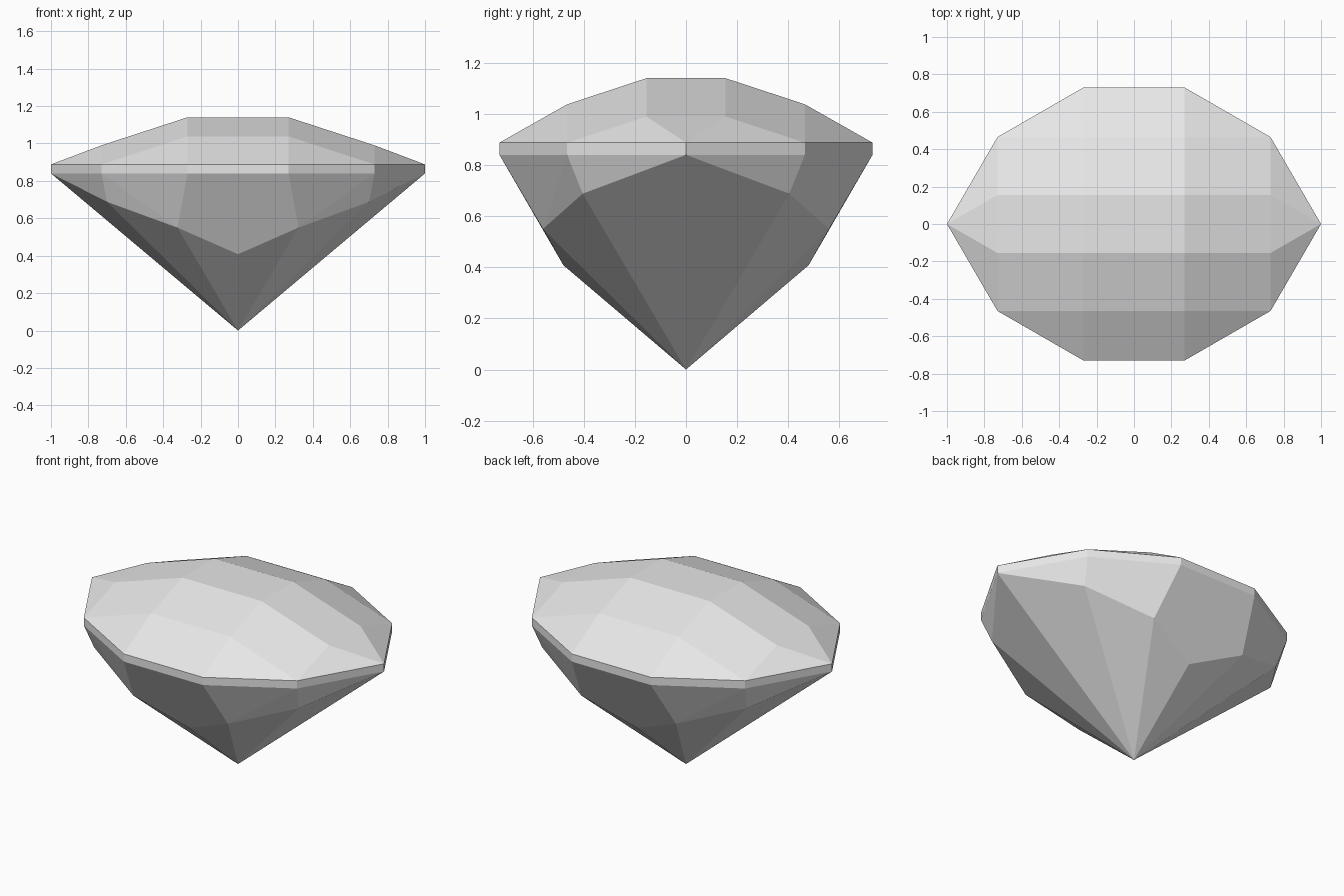
import bpy, bmesh, math

cube = bpy.data.objects.get("Cube")
if cube:
    bpy.data.objects.remove(cube, do_unlink=True)

GIRDLE_TOP, GIRDLE_BOTTOM = 0.888, 0.84

# One quarter of the girdle outline; the rest is mirrored
outline = [(1.0, 0.0), (0.73, 0.465), (0.27, 0.73)]

# Pale grey stone
stone = bpy.data.materials.new("pale_grey_stone")
stone.use_nodes = True
grey = (0.8, 0.8, 0.8, 1.0)
stone.diffuse_color = grey
stone.node_tree.nodes["Principled BSDF"].inputs["Base Color"].default_value = grey


def mirrored(points):
    """Mirror points across x and y, without repeats."""
    return sorted({(sx * x + 0.0, sy * y + 0.0, z)
                   for x, y, z in points for sx in (1, -1) for sy in (1, -1)})


# Crown: stepped facets up to the flat table
crown = [(0.27, 0.155, 1.14), (0.27, 0.465, 1.038), (0.73, 0.155, 0.99)]

# Girdle: thin upright ten-sided band
girdle = [(x, y, z) for x, y in outline for z in (GIRDLE_TOP, GIRDLE_BOTTOM)]

# Pavilion: corners on a twelve-sided cone that meets at the bottom tip
pavilion = [(0.0, 0.0, 0.0)]
for step, z in ((1, 0.688), (2, 0.55), (3, 0.408)):
    angle = math.radians(30 * step)
    radius = 1.176 * z
    pavilion.append((round(radius * math.cos(angle), 4),
                     round(radius * math.sin(angle), 4), z))

# Wrap the corners in flat facets and merge the flush triangles
bm = bmesh.new()
for point in mirrored(crown + girdle + pavilion):
    bm.verts.new(point)
bmesh.ops.convex_hull(bm, input=bm.verts[:])
bmesh.ops.dissolve_limit(bm, angle_limit=math.radians(1.5),
                         verts=bm.verts[:], edges=bm.edges[:])
bmesh.ops.recalc_face_normals(bm, faces=bm.faces[:])

mesh = bpy.data.meshes.new("cut_gem")
bm.to_mesh(mesh)
bm.free()
mesh.materials.append(stone)
gem = bpy.data.objects.new("cut_gem", mesh)
bpy.context.collection.objects.link(gem)
